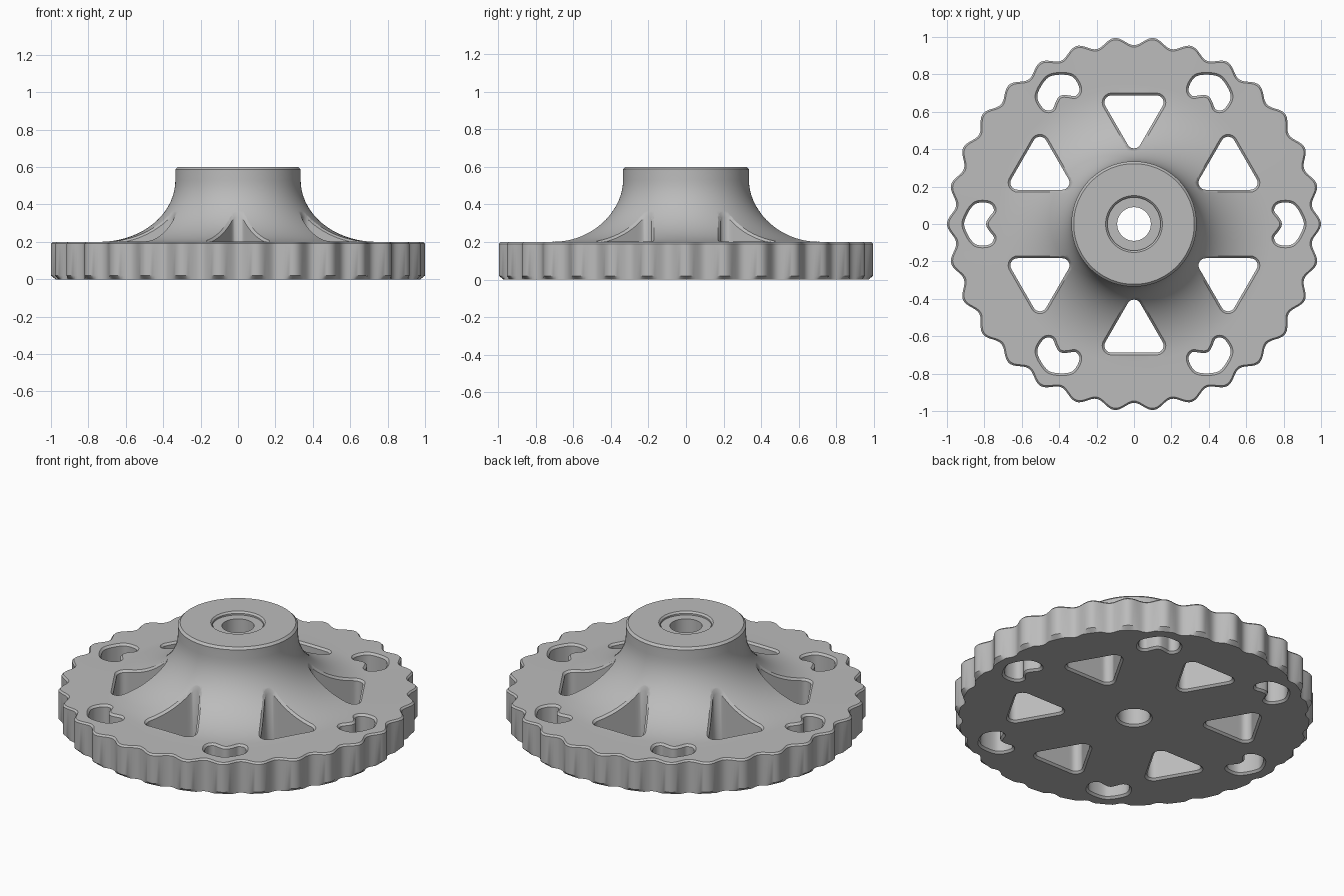
import bpy, bmesh, math
from mathutils import Vector, Matrix

if "Cube" in bpy.data.objects:
    bpy.data.objects.remove(bpy.data.objects["Cube"], do_unlink=True)

LOBES = 30
SEGMENTS = LOBES * 16
PLATE_TOP = 0.2
HUB_R, FILLET_R, FILLET_Z = 0.335, 0.74, 0.53
CHAMFER = 0.012

metal = bpy.data.materials.new("plain grey")
metal.diffuse_color = (0.5, 0.5, 0.5, 1)
metal.use_nodes = True
metal.node_tree.nodes["Principled BSDF"].inputs["Base Color"].default_value = (0.5, 0.5, 0.5, 1)


def scallop(angle):
    return 0.978 + 0.022 * math.cos(LOBES * angle)


def surface_height(r):
    """Height of the upper face: flat plate, rising into the flared hub."""
    if r >= FILLET_R:
        return PLATE_TOP
    t = min(1, (FILLET_R - r) / (FILLET_R - HUB_R))
    return FILLET_Z - (FILLET_Z - PLATE_TOP) * math.sqrt(1 - t * t)


def skin(bm, rings, closed):
    """Join rings of points with quads, closing on itself or with end caps."""
    rows = [[bm.verts.new(p) for p in ring] for ring in rings]
    n = len(rows[0])
    pairs = list(zip(rows, rows[1:]))
    if closed:
        pairs.append((rows[-1], rows[0]))
    else:
        bm.faces.new(rows[0][::-1])
        bm.faces.new(rows[-1])
    for a, b in pairs:
        for i in range(n):
            j = (i + 1) % n
            bm.faces.new((a[i], a[j], b[j], b[i]))


def make_object(name, bm):
    bmesh.ops.recalc_face_normals(bm, faces=bm.faces)
    mesh = bpy.data.meshes.new(name)
    bm.to_mesh(mesh)
    bm.free()
    obj = bpy.data.objects.new(name, mesh)
    bpy.context.collection.objects.link(obj)
    mesh.materials.append(metal)
    return obj


# Wheel body: bore, underside, scalloped rim, flared hub, counterbore
def fixed(r):
    return lambda a: r


profile = [
    (fixed(0.102), 0), (lambda a: min(scallop(a), 0.975), 0),
    (lambda a: scallop(a), 0.02), (lambda a: scallop(a), PLATE_TOP - 0.01),
    (lambda a: scallop(a) - 0.01, PLATE_TOP),
]
STEPS = 18
for i in range(STEPS + 1):
    t = math.pi / 2 * i / STEPS
    profile.append((fixed(FILLET_R - (FILLET_R - HUB_R) * math.sin(t)),
                    FILLET_Z - (FILLET_Z - PLATE_TOP) * math.cos(t)))
profile += [(fixed(r), z) for r, z in (
    (HUB_R, 0.587), (0.322, 0.6), (0.152, 0.6), (0.142, 0.59),
    (0.142, 0.58), (0.09, 0.58), (0.09, CHAMFER))]

angles = [2 * math.pi * i / SEGMENTS for i in range(SEGMENTS)]
bm = bmesh.new()
skin(bm, [[(r(a) * math.cos(a), r(a) * math.sin(a), z) for a in angles]
          for r, z in profile], closed=True)
wheel = make_object("wheel_body", bm)


# Outlines of the openings, counterclockwise around the +x axis
def triangle_outline():
    radius, half = 0.038, 0.12
    centres = [Vector((0.65 - half * math.sqrt(3), 0)), Vector((0.65, -half)), Vector((0.65, half))]
    points = []
    for k, c in enumerate(centres):
        for i in range(9):
            a = math.radians(120 + 120 * k + 120 * i / 8)
            points.append(c + radius * Vector((math.cos(a), math.sin(a))))
        a = math.radians(240 + 120 * k)
        side = radius * Vector((math.cos(a), math.sin(a)))
        following = centres[(k + 1) % 3]
        points += [c.lerp(following, i / 12) + side for i in range(1, 12)]
    return points


def bean_outline():
    half = [(0.92, 0.025), (0.875, 0.107), (0.83, 0.13), (0.755, 0.122),
            (0.73, 0.07), (0.765, 0.03)]
    points = [Vector(p) for p in half] + [Vector((0.783, 0))]
    points += [Vector((x, -y)) for x, y in reversed(half)]
    for _ in range(3):
        points = [p.lerp(q, f) for p, q in zip(points, points[1:] + points[:1])
                  for f in (0.25, 0.75)]
    # Pull in so that the chamfer reaches the drawn outline
    return offset(points, -CHAMFER)


def offset(points, d):
    result = []
    for i, p in enumerate(points):
        tangent = (points[(i + 1) % len(points)] - points[i - 1]).normalized()
        result.append(p + d * Vector((tangent.y, -tangent.x)))
    return result


# Cutters flare at both ends, giving chamfered openings
def add_cutter(bm, outline, angle):
    wide, wider = offset(outline, CHAMFER), offset(outline, 2 * CHAMFER)

    def lift(points, height):
        return [(p.x, p.y, height(p.length)) for p in points]

    rings = [
        lift(wider, lambda r: -CHAMFER),
        lift(outline, lambda r: CHAMFER),
        lift(outline, lambda r: surface_height(r) - CHAMFER),
        lift(wide, lambda r: surface_height(r)),
        lift(wider, lambda r: surface_height(r) + CHAMFER),
        lift(wider, lambda r: 0.7),
    ]
    turn = Matrix.Rotation(angle, 3, "Z")
    skin(bm, [[turn @ Vector(p) for p in ring] for ring in rings], closed=False)


bm = bmesh.new()
for k in range(6):
    add_cutter(bm, triangle_outline(), math.radians(30 + 60 * k))
    add_cutter(bm, bean_outline(), math.radians(60 * k))
cutter = make_object("opening_cutter", bm)
cutter.hide_render = True

# Cut the openings and shade
cut = wheel.modifiers.new("openings", "BOOLEAN")
cut.operation = "DIFFERENCE"
cut.solver = "EXACT"
cut.object = cutter
bpy.ops.object.select_all(action="DESELECT")
bpy.context.view_layer.objects.active = wheel
wheel.select_set(True)
bpy.ops.object.modifier_apply(modifier=cut.name)
bpy.data.objects.remove(cutter, do_unlink=True)
bpy.ops.object.shade_smooth_by_angle(angle=math.radians(30))
